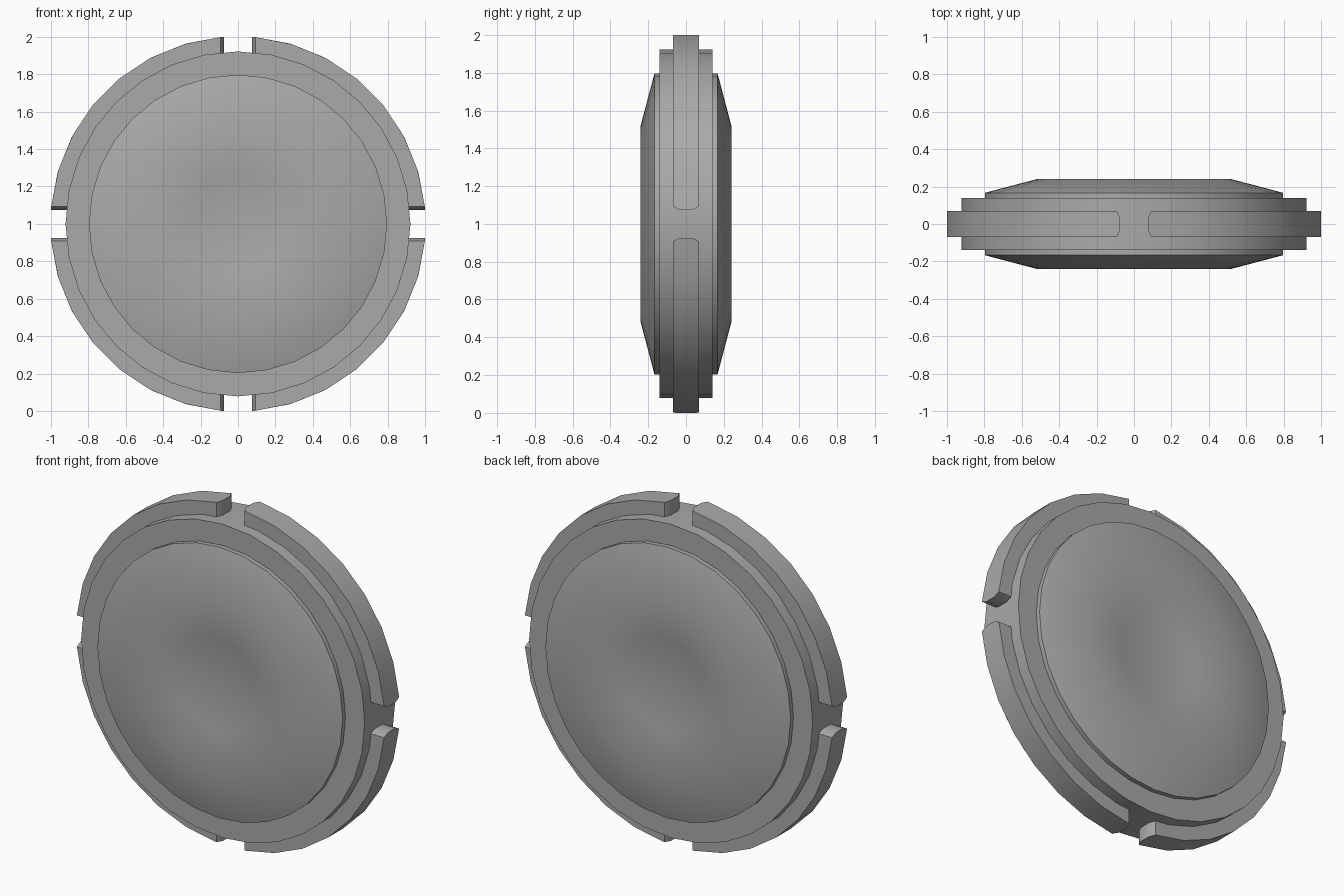
import bpy, bmesh, math

cube = bpy.data.objects.get("Cube")
if cube:
    bpy.data.objects.remove(cube, do_unlink=True)

SIDES = 32
CENTRE_Z = 1.0

grey = bpy.data.materials.new("mid_grey")
grey.use_nodes = True
colour = (0.4, 0.4, 0.4, 1)
grey.diffuse_color = colour
grey.node_tree.nodes["Principled BSDF"].inputs["Base Color"].default_value = colour


def polar(radius, angle, y):
    return (radius * math.cos(angle), y, CENTRE_Z + radius * math.sin(angle))


def finish(name, bm):
    bmesh.ops.remove_doubles(bm, verts=bm.verts, dist=0.0001)
    bmesh.ops.recalc_face_normals(bm, faces=bm.faces)
    mesh = bpy.data.meshes.new(name)
    bm.to_mesh(mesh)
    bm.free()
    mesh.materials.append(grey)
    obj = bpy.data.objects.new(name, mesh)
    bpy.context.collection.objects.link(obj)
    bpy.ops.object.select_all(action='DESELECT')
    obj.select_set(True)
    bpy.context.view_layer.objects.active = obj
    bpy.ops.object.shade_smooth_by_angle(angle=math.radians(30))
    return obj


def lathe(name, half_profile):
    """Revolve (radius, depth) points about y, mirrored front to back."""
    profile = [(r, -d) for r, d in half_profile]
    profile += [(r, d) for r, d in reversed(half_profile)]
    bm = bmesh.new()
    verts = [bm.verts.new((r, y, CENTRE_Z)) for r, y in profile]
    edges = [bm.edges.new(pair) for pair in zip(verts, verts[1:])]
    bmesh.ops.spin(bm, geom=verts + edges, cent=(0, 0, CENTRE_Z), axis=(0, 1, 0),
                   angle=math.tau, steps=SIDES)
    return finish(name, bm)


def ring_segment(name, quadrant):
    """Quarter of the outer ring, with bulged ends facing the notches."""
    section = [(-0.07, 0.092), (-0.035, 0.075), (0.035, 0.075), (0.07, 0.092)]
    loop = [(1.0, y, w) for y, w in section] + [(0.9, y, w) for y, w in reversed(section)]
    steps = 7
    bm = bmesh.new()
    columns = []
    for i in range(steps + 1):
        column = []
        for radius, y, half_width in loop:
            start = math.asin(half_width / radius)
            angle = start + (math.pi / 2 - 2 * start) * i / steps
            # pull the outer points onto the unit extent
            column.append(bm.verts.new(polar(radius * 1.003, angle + quadrant * math.pi / 2, y)))
        columns.append(column)
    count = len(loop)
    for a, b in zip(columns, columns[1:]):
        for j in range(count):
            k = (j + 1) % count
            bm.faces.new((a[j], a[k], b[k], b[j]))
    # end walls as strips between the outer and inner points
    for column in (columns[0], columns[-1]):
        for j in range(3):
            bm.faces.new((column[j], column[j + 1], column[count - 2 - j], column[count - 1 - j]))
    return finish(name, bm)


# Stepped disc body
lathe("disc_body", [(0, 0.14), (0.79, 0.14), (0.922, 0.14)])

# Raised faces with sloped rims and dished centres
lathe("dished_faces", [(0, 0.18), (0.27, 0.2), (0.52, 0.24), (0.797, 0.167), (0.797, 0.13)])

# Outer ring broken by four notches
for q, side in enumerate(("upper_left", "upper_right", "lower_right", "lower_left")):
    ring_segment("ring_" + side, q)
